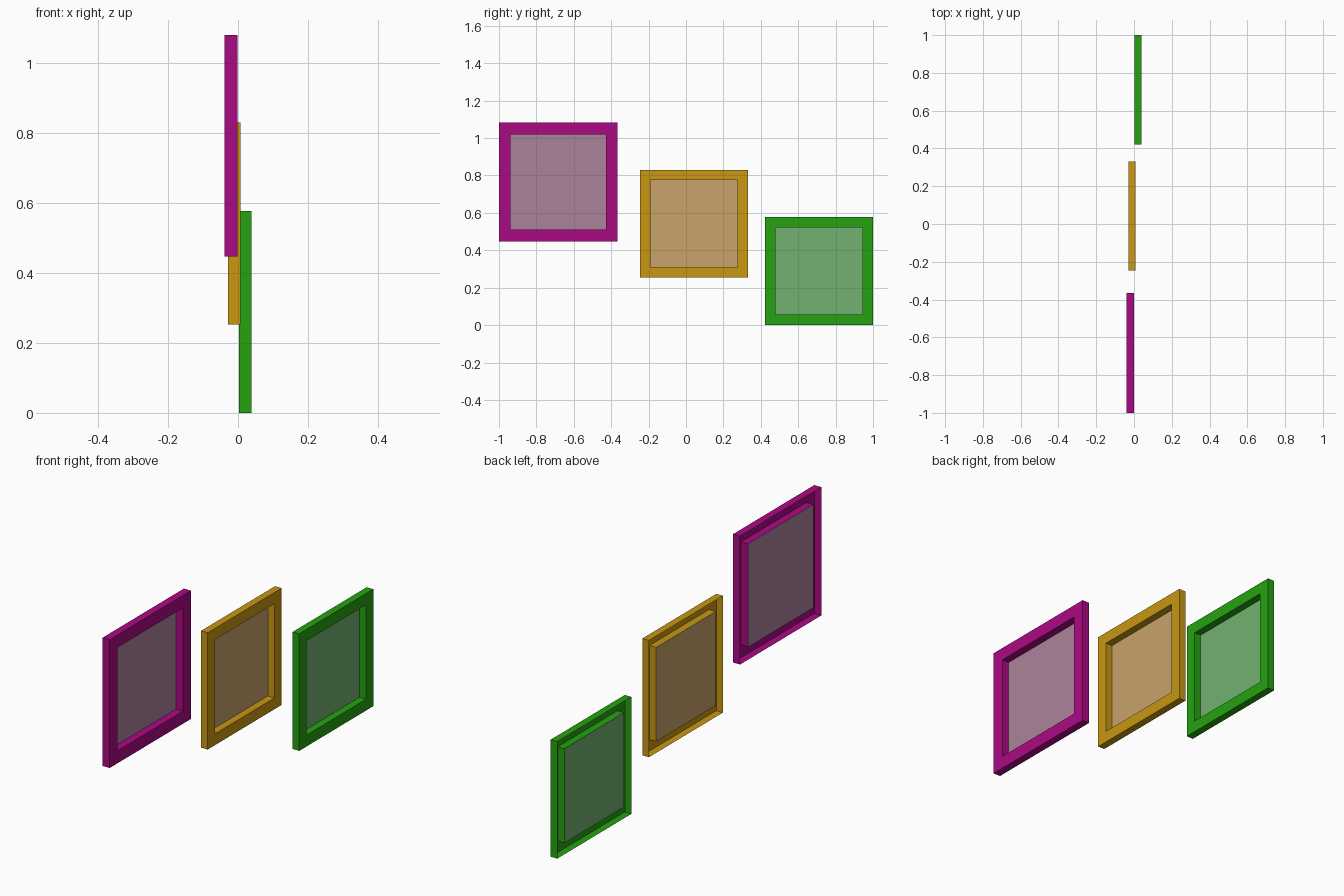
import bpy, bmesh
from mathutils import Vector

if "Cube" in bpy.data.objects:
    bpy.data.objects.remove(bpy.data.objects["Cube"])


def material(name, rgb):
    m = bpy.data.materials.new(name)
    m.diffuse_color = (*rgb, 1)
    m.use_nodes = True
    m.node_tree.nodes["Principled BSDF"].inputs["Base Color"].default_value = m.diffuse_color
    return m


def picture_frame(name, centre, size, border, x_back, x_front, frame_rgb, picture_rgb):
    """Thin shell: picture panel at the back, wall forward, front border, wall back."""
    cy, cz = centre
    bm = bmesh.new()

    def loop(half, x):
        return [bm.verts.new(Vector((x, cy + a * half, cz + b * half)))
                for a, b in ((-1, -1), (1, -1), (1, 1), (-1, 1))]

    outer, inner = size / 2, size / 2 - border
    loops = [loop(inner, x_back), loop(inner, x_front),
             loop(outer, x_front), loop(outer, x_back)]
    # picture panel
    bm.faces.new(loops[0]).material_index = 1
    # inner walls, front border, outer walls
    for a, b in zip(loops, loops[1:]):
        for i in range(4):
            j = (i + 1) % 4
            bm.faces.new((a[j], a[i], b[i], b[j]))
    bm.normal_update()
    mesh = bpy.data.meshes.new(name)
    bm.to_mesh(mesh)
    bm.free()
    mesh.materials.append(material(name + "_border", frame_rgb))
    mesh.materials.append(material(name + "_picture", picture_rgb))
    obj = bpy.data.objects.new(name, mesh)
    bpy.context.collection.objects.link(obj)


# Three frames stepping down from front to back, all facing right
picture_frame("upper_frame", (-0.683, 0.765), 0.634, 0.062, -0.039, -0.001,
              (0.407, 0.003, 0.227), (0.42, 0.227, 0.332))
picture_frame("middle_frame", (0.042, 0.542), 0.577, 0.056, -0.029, 0.007,
              (0.578, 0.31, 0.006), (0.578, 0.366, 0.15))
picture_frame("lower_frame", (0.711, 0.289), 0.578, 0.056, 0.003, 0.039,
              (0.019, 0.361, 0.005), (0.168, 0.44, 0.162))
